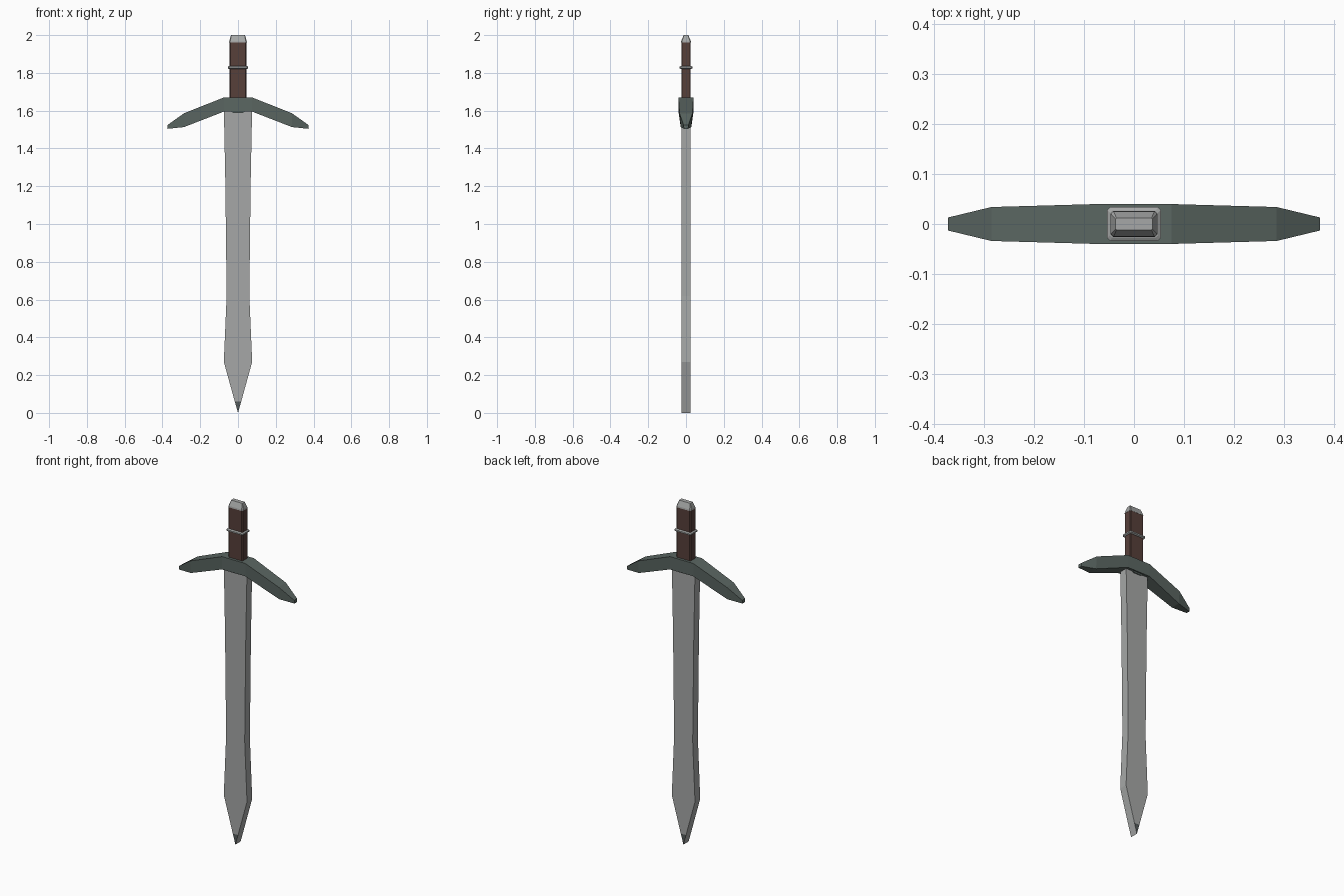
import bpy, bmesh

if "Cube" in bpy.data.objects:
    bpy.data.objects.remove(bpy.data.objects["Cube"])


def material(name, rgb):
    m = bpy.data.materials.new(name)
    m.diffuse_color = (*rgb, 1)
    m.use_nodes = True
    m.node_tree.nodes["Principled BSDF"].inputs["Base Color"].default_value = m.diffuse_color
    return m


STEEL = material("steel grey", (0.38, 0.39, 0.385))
DARK = material("dark steel", (0.09, 0.105, 0.105))
GUARD = material("grey green metal", (0.105, 0.135, 0.123))
GRIP = material("brown leather", (0.095, 0.05, 0.042))


def add_object(name, bm, *mats):
    bmesh.ops.recalc_face_normals(bm, faces=bm.faces[:])
    me = bpy.data.meshes.new(name)
    bm.to_mesh(me)
    bm.free()
    for m in mats:
        me.materials.append(m)
    ob = bpy.data.objects.new(name, me)
    bpy.context.collection.objects.link(ob)
    return ob


def loft(name, rings, mat):
    """Join equal-length rings of points and cap both ends."""
    bm = bmesh.new()
    rows = [[bm.verts.new(p) for p in r] for r in rings]
    for a, b in zip(rows, rows[1:]):
        for i in range(len(a)):
            j = (i + 1) % len(a)
            bm.faces.new((a[i], a[j], b[j], b[i]))
    bm.faces.new(rows[0])
    bm.faces.new(rows[-1])
    return add_object(name, bm, mat)


def rect(hx, hy, z, c=0.0):
    """Horizontal rectangle, with chamfered corners if c > 0."""
    if not c:
        return [(-hx, -hy, z), (hx, -hy, z), (hx, hy, z), (-hx, hy, z)]
    return [(-hx + c, -hy, z), (hx - c, -hy, z), (hx, -hy + c, z), (hx, hy - c, z),
            (hx - c, hy, z), (-hx + c, hy, z), (-hx, hy - c, z), (-hx, -hy + c, z)]


# Blade: waisted flat bar narrowing to a chisel tip
T = 0.024
bm = bmesh.new()
profile = [(0.075, 1.62), (0.067, 1.22), (0.060, 0.62), (0.075, 0.27), (0.017, 0.06)]
rows = [[bm.verts.new(p) for p in rect(w, T, z)] for w, z in profile]
for a, b in zip(rows, rows[1:]):
    for i in range(4):
        j = (i + 1) % 4
        bm.faces.new((a[i], a[j], b[j], b[i]))
bm.faces.new(rows[0])
front, back = bm.verts.new((0, -T, 0)), bm.verts.new((0, T, 0))
fl, fr, br, bl = rows[-1]
bm.faces.new((fr, br, back, front))
bm.faces.new((bl, fl, front, back))
for tri in ((fl, fr, front), (br, bl, back)):
    bm.faces.new(tri).material_index = 1
add_object("blade", bm, STEEL, DARK)

# Crossguard: tapered arms drooping to both sides
half = [(0.075, 0.040, 0.040, 1.670, 1.595),
        (0.286, 0.034, 0.028, 1.586, 1.513),
        (0.373, 0.013, 0.011, 1.524, 1.504)]
stations = [(-x, *r) for x, *r in reversed(half)] + half
loft("crossguard", [[(x, -yt, t), (x, yt, t), (x, yb, b), (x, -yb, b)]
                    for x, yt, yb, t, b in stations], GUARD)
loft("guard_collar", [rect(0.025, 0.029, 1.588), rect(0.045, 0.036, 1.60)], GUARD)

# Grip with narrow chamfered corners
loft("grip", [rect(0.046, 0.025, 1.65, 0.005), rect(0.046, 0.025, 1.966, 0.005)], GRIP)

# Pommel cap
loft("pommel", [rect(0.047, 0.026, 1.962, 0.005), rect(0.046, 0.025, 1.970, 0.005),
                rect(0.037, 0.012, 2.0, 0.002)], STEEL)

# Thin band round the grip
loft("grip_band", [rect(0.048, 0.027, 1.821, 0.004), rect(0.054, 0.034, 1.825, 0.006),
                   rect(0.054, 0.034, 1.833, 0.006), rect(0.048, 0.027, 1.837, 0.004)], STEEL)
